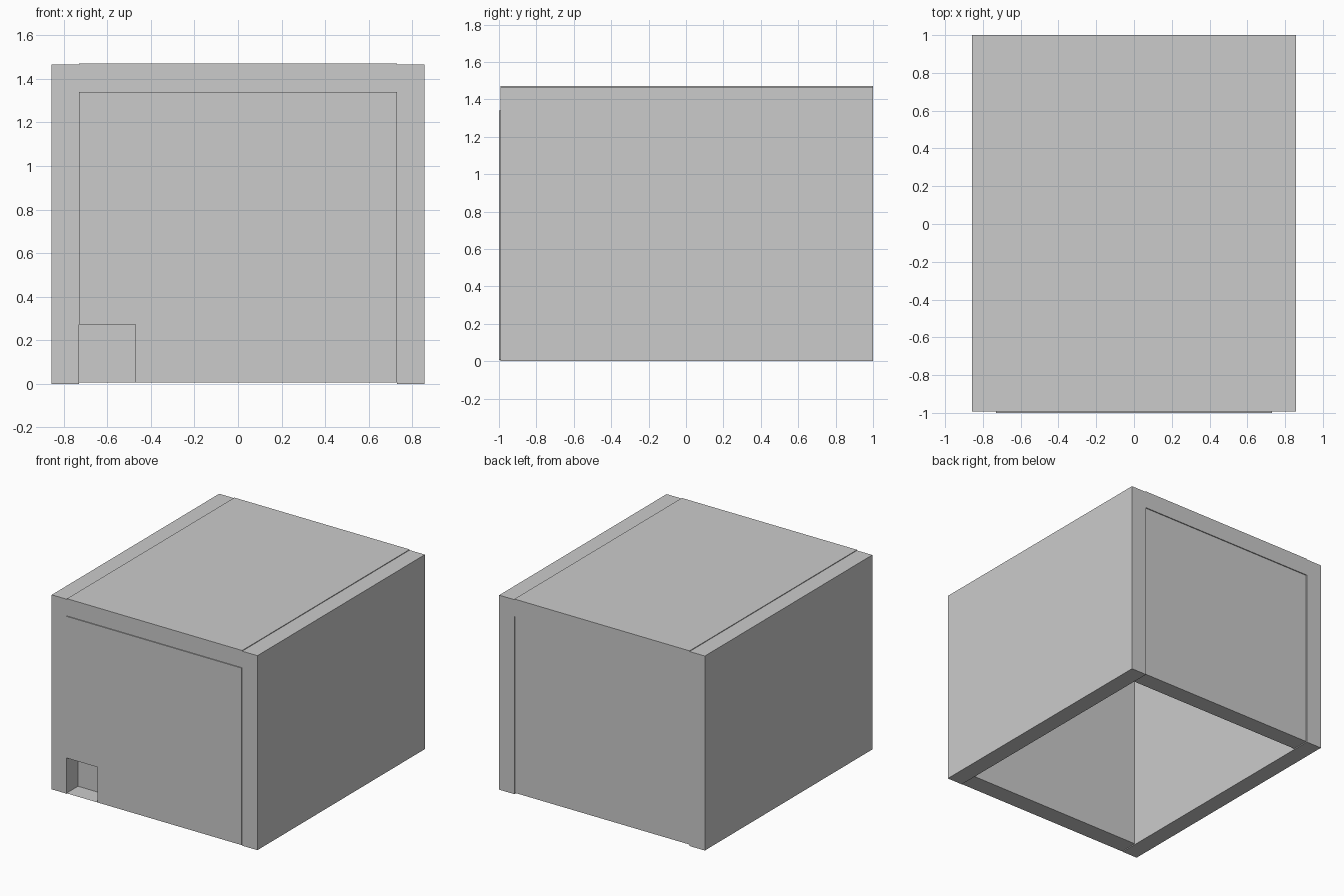
import bpy, bmesh

if "Cube" in bpy.data.objects:
    bpy.data.objects.remove(bpy.data.objects["Cube"])

WALL = 0.73      # inner half width
ROOF_Z = 1.34    # underside of the roof
LIFT = 0.007     # small steps between the slabs


def make_object(name, bm):
    mesh = bpy.data.meshes.new(name)
    bm.to_mesh(mesh)
    bm.free()
    obj = bpy.data.objects.new(name, mesh)
    bpy.context.collection.objects.link(obj)
    return obj


def slab_mesh(lo, hi):
    bm = bmesh.new()
    bmesh.ops.create_cube(bm, size=1)
    for v in bm.verts:
        v.co = [(a + b) / 2 + c * (b - a) for a, b, c in zip(lo, hi, v.co)]
    return bm


# Side walls
for name, s in (("left_wall", -1), ("right_wall", 1)):
    x0, x1 = sorted((s * WALL, s * 0.857))
    make_object(name, slab_mesh((x0, -0.993, 0), (x1, 1, 1.465)))

# Roof, slightly proud of the side walls
make_object("roof", slab_mesh((-WALL, -0.993, ROOF_Z), (WALL, 1, 1.47)))

# Back wall, slightly recessed
make_object("back_wall", slab_mesh((-WALL, 0.863, LIFT), (WALL, 0.993, ROOF_Z)))

# Front wall: hollow slab whose outer sheet has a square opening in its lower corner
bm = slab_mesh((-WALL, -1, LIFT), (WALL, -0.862, ROOF_Z))
bm.normal_update()
outer = [f for f in bm.faces if f.normal.y < -0.9]
bmesh.ops.delete(bm, geom=outer, context='FACES_ONLY')
outline = [(-0.47, LIFT), (WALL, LIFT), (WALL, ROOF_Z),
           (-WALL, ROOF_Z), (-WALL, 0.273), (-0.47, 0.273)]
sheet = bm.faces.new([bm.verts.new((x, -1, z)) for x, z in outline])
bmesh.ops.triangulate(bm, faces=[sheet])
make_object("front_wall", bm)
